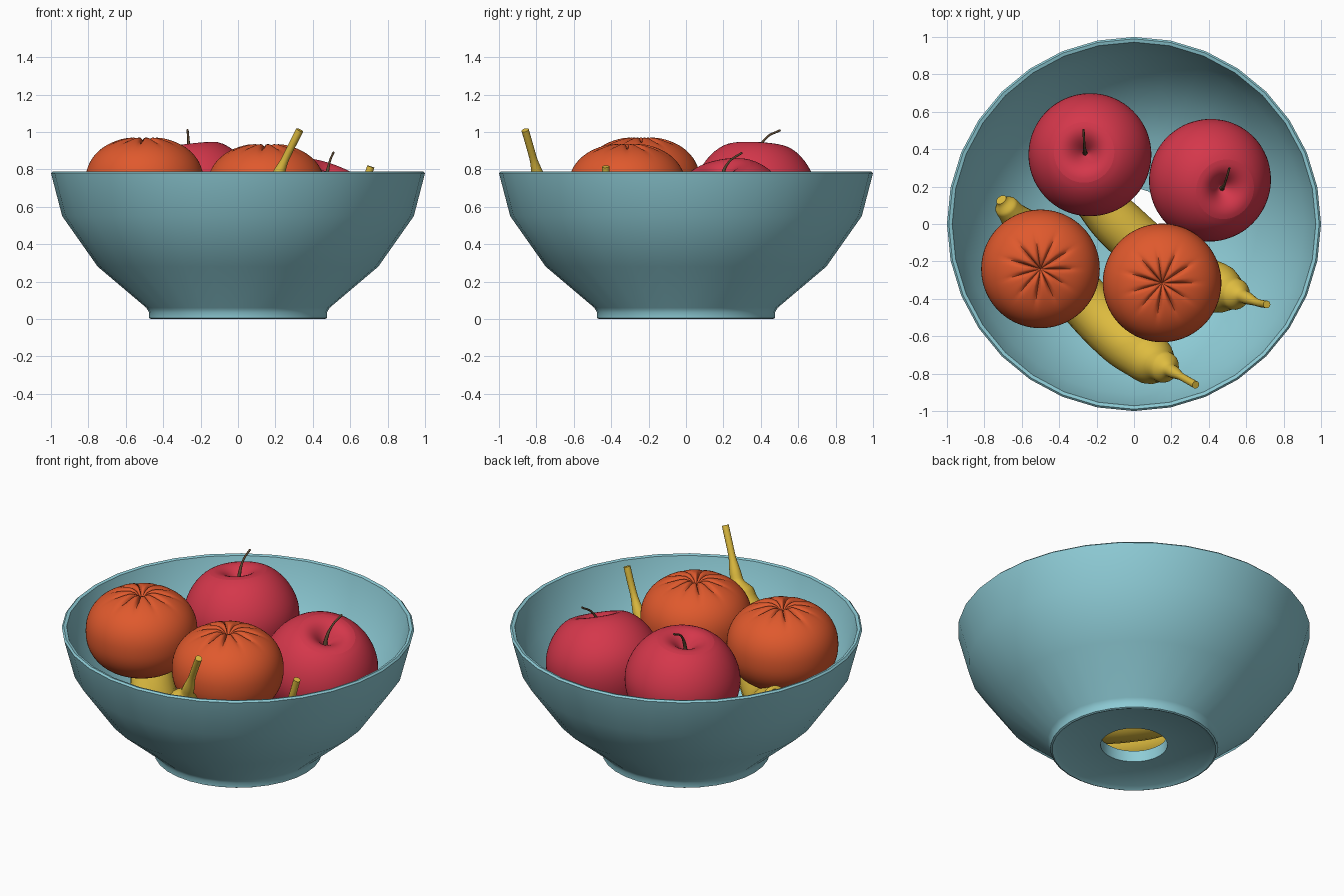
import bpy, bmesh
from math import sin, cos, pi, exp, atan2, radians
from mathutils import Vector

if "Cube" in bpy.data.objects:
    bpy.data.objects.remove(bpy.data.objects["Cube"])


def material(name, rgb):
    m = bpy.data.materials.new(name)
    m.use_nodes = True
    m.diffuse_color = (*rgb, 1)
    m.node_tree.nodes["Principled BSDF"].inputs["Base Color"].default_value = (*rgb, 1)
    return m


TEAL = material("glazed teal", (0.27, 0.60, 0.67))
RED = material("apple red", (0.66, 0.038, 0.07))
ORANGE = material("mandarin orange", (0.74, 0.10, 0.026))
YELLOW = material("banana yellow", (0.73, 0.50, 0.05))
BROWN = material("stem brown", (0.11, 0.065, 0.03))


def smooth(obj, angle=40):
    bpy.ops.object.select_all(action="DESELECT")
    obj.select_set(True)
    bpy.context.view_layer.objects.active = obj
    bpy.ops.object.shade_smooth_by_angle(angle=radians(angle))


def lathe(name, profile, sides, mat, loc=(0, 0, 0), closed=False, shape=None):
    """Spin (radius, height) points around z; points on the axis become poles."""
    bm = bmesh.new()
    rings = []
    for r, z in profile:
        if r < 1e-5:
            rings.append([bm.verts.new((0, 0, z))] * sides)
        else:
            rings.append([bm.verts.new((r * cos(2 * pi * i / sides), r * sin(2 * pi * i / sides), z))
                          for i in range(sides)])
    pairs = list(zip(rings, rings[1:])) + ([(rings[-1], rings[0])] if closed else [])
    for a, b in pairs:
        for i in range(sides):
            j = (i + 1) % sides
            bm.faces.new(list(dict.fromkeys((a[i], a[j], b[j], b[i]))))
    if shape:
        for v in bm.verts:
            v.co = shape(v.co)
    bmesh.ops.recalc_face_normals(bm, faces=bm.faces)
    mesh = bpy.data.meshes.new(name)
    bm.to_mesh(mesh)
    bm.free()
    mesh.materials.append(mat)
    obj = bpy.data.objects.new(name, mesh)
    obj.location = loc
    bpy.context.collection.objects.link(obj)
    smooth(obj)
    return obj


def tube(name, points, mat, sides):
    """Tapered tube through (x, y, z, radius) points."""
    curve = bpy.data.curves.new(name, "CURVE")
    curve.dimensions = "3D"
    curve.bevel_depth = 1
    curve.bevel_resolution = sides
    curve.use_fill_caps = True
    curve.resolution_u = 8
    spline = curve.splines.new("BEZIER")
    spline.radius_interpolation = "EASE"
    spline.bezier_points.add(len(points) - 1)
    for bp, (x, y, z, r) in zip(spline.bezier_points, points):
        bp.co = (x, y, z)
        bp.radius = r
        bp.handle_left_type = bp.handle_right_type = "AUTO"
    curve.materials.append(mat)
    obj = bpy.data.objects.new(name, curve)
    bpy.context.collection.objects.link(obj)
    bpy.ops.object.select_all(action="DESELECT")
    obj.select_set(True)
    bpy.context.view_layer.objects.active = obj
    bpy.ops.object.convert(target="MESH")
    smooth(bpy.context.object, 50)


# Bowl: hole in the foot, outer wall, rim, inner wall
lathe("bowl", [(0.19, 0.03), (0.44, 0.015), (0.465, 0), (0.475, 0.005), (0.475, 0.035),
               (0.49, 0.06), (0.75, 0.28), (0.94, 0.55), (1.0, 0.78), (0.99, 0.79),
               (0.972, 0.785), (0.91, 0.56), (0.72, 0.31), (0.47, 0.13), (0.19, 0.1)],
      32, TEAL, closed=True)

# Apples: dimpled lathe, tilted toward the stem
APPLE = [(0, 0.17), (0.025, 0.20), (0.08, 0.265), (0.16, 0.28), (0.26, 0.205), (0.325, 0.09),
         (0.338, -0.02), (0.30, -0.14), (0.22, -0.25), (0.13, -0.305), (0.05, -0.29), (0, -0.25)]
for name, loc, tilt in (("back_apple", (-0.235, 0.37, 0.662), (-0.12, 0.05)),
                        ("left_apple", (0.405, 0.235, 0.555), (0.33, -0.2))):
    apple = lathe(name, APPLE, 32, RED, loc)
    apple.rotation_euler = Vector((0, 0, 1)).rotation_difference(Vector((*tilt, 1))).to_euler()
    apple.modifiers.new("rounding", "SUBSURF").levels = 2
    apple.modifiers["rounding"].render_levels = 2

tube("back_apple_stem", [(-0.262, 0.38, 0.82, 0.015), (-0.262, 0.385, 0.89, 0.010),
                         (-0.266, 0.43, 0.97, 0.006), (-0.27, 0.505, 1.01, 0.006)], BROWN, 3)
tube("left_apple_stem", [(0.47, 0.19, 0.71, 0.015), (0.475, 0.195, 0.77, 0.010),
                         (0.49, 0.23, 0.84, 0.006), (0.51, 0.30, 0.89, 0.006)], BROWN, 3)


# Mandarins: flattened body with puckered folds round the top
def pucker(co):
    r = co.xy.length
    if co.z < 0:
        return co
    phi = atan2(co.y, co.x)
    fold = (1 - abs(sin(5.5 * phi))) ** 2 * (0.75 + 0.25 * sin(3 * phi))
    depth = 0.035 * fold * exp(-((r - 0.07) / 0.09) ** 2) + 0.035 * exp(-(r / 0.04) ** 2)
    return Vector((co.x, co.y, co.z - depth))


RINGS = 36
body = []
for k in range(RINGS + 1):
    t = pi * k / RINGS
    h = cos(t)
    r = 0.317 * max(sin(t), 0) ** 0.88
    body.append((r, 0.25 * abs(h) ** 0.9 * (1 if h > 0 else -1)))
for name, loc in (("right_mandarin", (-0.5, -0.24, 0.725)), ("front_mandarin", (0.15, -0.315, 0.69))):
    lathe(name, body, 110, ORANGE, loc, shape=pucker)

# Bananas: tapered tubes, each ending in a slim raised stalk
tube("front_banana", [(-0.71, 0.13, 0.61, 0.03), (-0.68, 0.09, 0.57, 0.065), (-0.55, -0.07, 0.43, 0.12),
                      (-0.34, -0.33, 0.32, 0.14), (-0.08, -0.6, 0.38, 0.145), (0.08, -0.72, 0.53, 0.135),
                      (0.16, -0.765, 0.66, 0.085), (0.2, -0.785, 0.74, 0.035),
                      (0.26, -0.82, 0.87, 0.02), (0.33, -0.86, 1.01, 0.02)], YELLOW, 8)
tube("back_banana", [(-0.38, 0.42, 0.46, 0.03), (-0.35, 0.36, 0.42, 0.065), (-0.24, 0.18, 0.31, 0.12),
                     (-0.06, -0.02, 0.25, 0.14), (0.2, -0.23, 0.25, 0.145), (0.44, -0.34, 0.34, 0.135),
                     (0.54, -0.375, 0.46, 0.085), (0.59, -0.39, 0.54, 0.035),
                     (0.66, -0.42, 0.67, 0.02), (0.71, -0.43, 0.815, 0.02)], YELLOW, 8)
